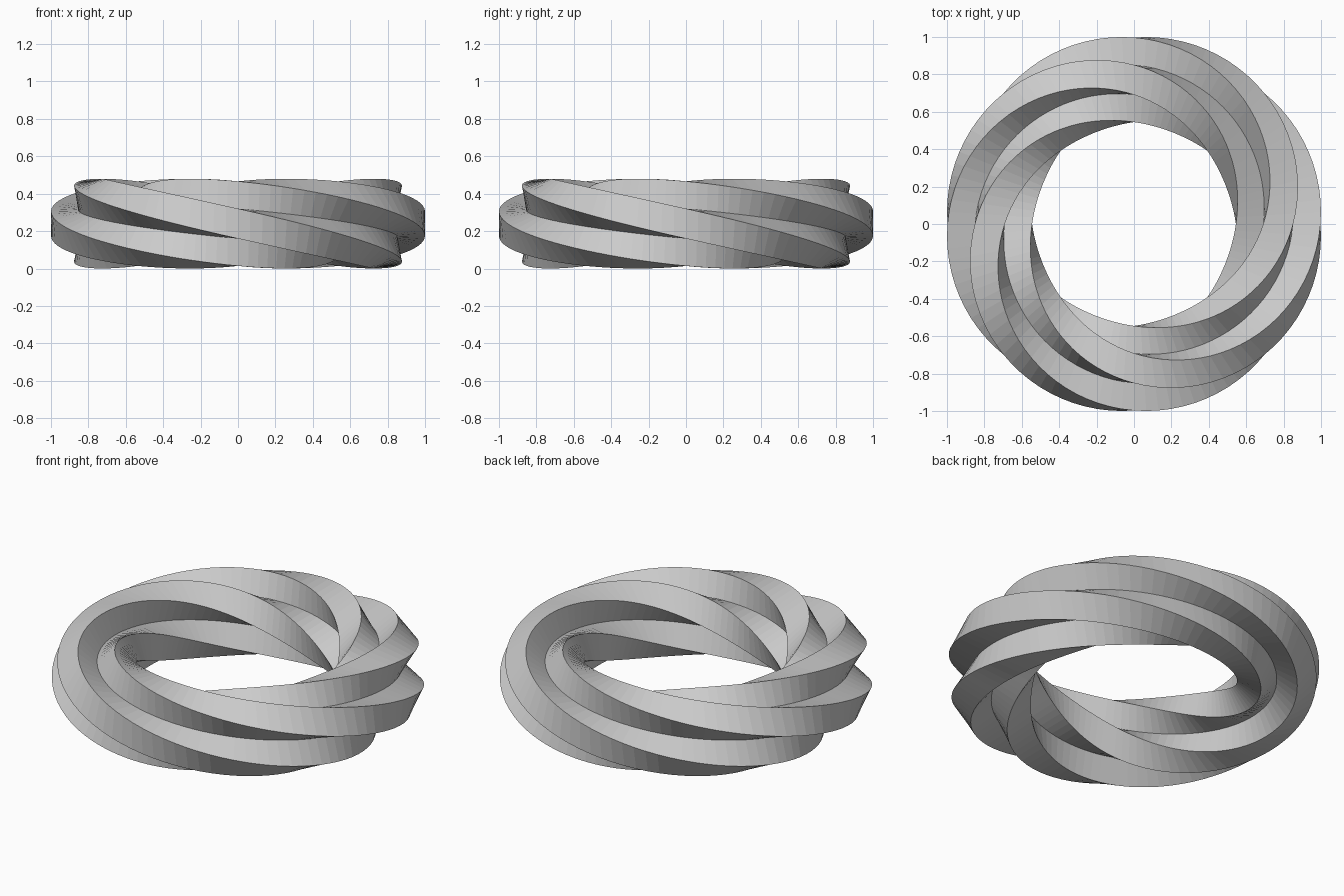
import bpy
import bmesh
from math import cos, sin, tau
from mathutils import Matrix, Vector

cube = bpy.data.objects.get("Cube")
if cube:
    bpy.data.objects.remove(cube, do_unlink=True)

RING_RADIUS = 0.771   # centre line of the ring
ARM_REACH = 0.226     # centre of the section to an arm tip
ARM_HALF = 0.08       # half the thickness of an arm
MID_HEIGHT = 0.24
SEGMENTS = 96
TWISTS = 1            # full turns of the section around the ring


def cross_section():
    """Plus-shaped profile: one arm repeated at quarter turns."""
    arm = [Vector((ARM_REACH, -ARM_HALF)),
           Vector((ARM_REACH, ARM_HALF)),
           Vector((ARM_HALF, ARM_HALF))]
    return [Matrix.Rotation(tau * k / 4, 2) @ p for k in range(4) for p in arm]


def twisted_ring(name, profile):
    """Sweep the profile around z while it rolls about the centre line."""
    bm = bmesh.new()
    rings = []
    for i in range(SEGMENTS):
        angle = tau * i / SEGMENTS
        roll = Matrix.Rotation(-TWISTS * angle, 2)
        ring = []
        for p in profile:
            q = roll @ p
            r = RING_RADIUS + q.x
            ring.append(bm.verts.new((r * cos(angle), r * sin(angle),
                                      MID_HEIGHT + q.y)))
        rings.append(ring)

    # Bridge neighbouring sections, closing the loop
    count = len(profile)
    for i, a in enumerate(rings):
        b = rings[(i + 1) % SEGMENTS]
        for j in range(count):
            k = (j + 1) % count
            bm.faces.new((a[j], b[j], b[k], a[k]))
    bmesh.ops.recalc_face_normals(bm, faces=bm.faces)

    mesh = bpy.data.meshes.new(name)
    bm.to_mesh(mesh)
    bm.free()
    obj = bpy.data.objects.new(name, mesh)
    bpy.context.collection.objects.link(obj)
    return obj


twisted_ring("twisted_ring", cross_section())
